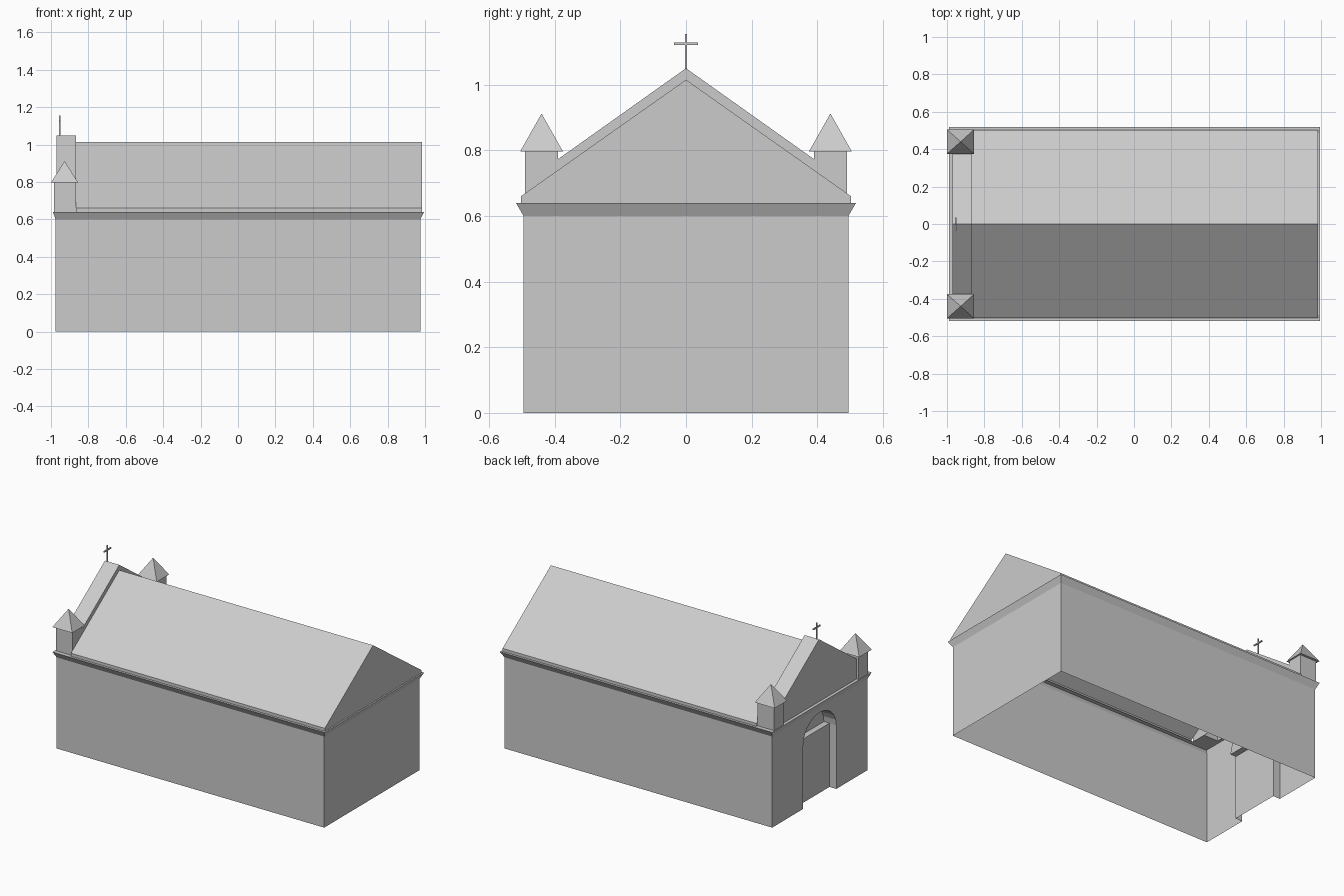
import bpy, bmesh, math

if "Cube" in bpy.data.objects:
    bpy.data.objects.remove(bpy.data.objects["Cube"])

stone = bpy.data.materials.new("pale_grey_stone")
stone.use_nodes = True
COLOUR = (0.6, 0.6, 0.6, 1)
stone.diffuse_color = COLOUR
stone.node_tree.nodes["Principled BSDF"].inputs["Base Color"].default_value = COLOUR


def build(name, polygons, recalc=True):
    """Make one object from a list of polygons, welding shared corners."""
    bm = bmesh.new()
    for poly in polygons:
        bm.faces.new([bm.verts.new(p) for p in poly])
    bmesh.ops.remove_doubles(bm, verts=bm.verts, dist=0.0002)
    if recalc:
        bmesh.ops.recalc_face_normals(bm, faces=bm.faces)
    mesh = bpy.data.meshes.new(name)
    bm.to_mesh(mesh)
    bm.free()
    mesh.materials.append(stone)
    obj = bpy.data.objects.new(name, mesh)
    bpy.context.collection.objects.link(obj)
    return obj


def ring(x0, x1, y0, y1, z):
    return [(x0, y0, z), (x1, y0, z), (x1, y1, z), (x0, y1, z)]


def bridge(a, b, closed=True):
    n = len(a)
    return [[a[i], a[(i + 1) % n], b[(i + 1) % n], b[i]]
            for i in range(n if closed else n - 1)]


def box(name, x0, x1, y0, y1, z0, z1):
    low, high = ring(x0, x1, y0, y1, z0), ring(x0, x1, y0, y1, z1)
    return build(name, bridge(low, high) + [low, high])


def at_x(profile, x):
    return [(x, y, z) for y, z in profile]


# Walls: open shell with an arched doorway in the -x end
WX, WY, WZ = 0.975, 0.495, 0.6
DOOR_W, SPRING, RISE = 0.172, 0.42, 0.15
arch = [(-DOOR_W * math.cos(math.pi * i / 12), SPRING + RISE * math.sin(math.pi * i / 12))
        for i in range(13)]
entrance_wall = [(-WY, 0), (-DOOR_W, 0)] + arch + [(DOOR_W, 0), (WY, 0), (WY, WZ), (-WY, WZ)]
low, high = ring(-WX, WX, -WY, WY, 0), ring(-WX, WX, -WY, WY, WZ)
build("walls", bridge(low, high)[:3] + [at_x(entrance_wall, -WX)])

# Doorway: jambs, door, ledge, arch soffit and tympanum
DOOR_X, TYMPANUM_X = -WX + 0.05, -WX + 0.09
for side, s in (("right", -1), ("left", 1)):
    jamb = [(-WX, s * DOOR_W, 0), (DOOR_X, s * DOOR_W, 0),
            (DOOR_X, s * DOOR_W, SPRING), (-WX, s * DOOR_W, SPRING)]
    build(side + "_door_jamb", [jamb if s > 0 else jamb[::-1]], False)
panel = [(DOOR_W, 0), (-DOOR_W, 0), (-DOOR_W, SPRING), (DOOR_W, SPRING)]
build("door", [at_x(panel, DOOR_X)], False)
build("door_ledge", [ring(DOOR_X, TYMPANUM_X, -DOOR_W, DOOR_W, SPRING)], False)
build("arch_soffit", bridge(at_x(arch, -WX), at_x(arch, TYMPANUM_X), False), False)
build("tympanum", [at_x(arch, TYMPANUM_X)], False)

# Cornice: flared band with a flat top
flare = ring(-0.99, 0.995, -0.518, 0.518, 0.64)
inner = ring(-0.968, 0.983, -0.49, 0.49, 0.64)
build("cornice", bridge(high, flare) + bridge(flare, inner))

# Roof: open underneath, closed gable at the +x end
roof_line = [(-0.503, 0.64), (-0.503, 0.66), (0, 1.015), (0.503, 0.66), (0.503, 0.64)]
near, far = at_x(roof_line, -0.865), at_x(roof_line, 0.985)
build("roof", bridge(near, far, False) + [far])

# Facade gable above the entrance
gable_line = [(-0.39, 0.64), (-0.39, 0.773), (0, 1.05), (0.39, 0.773), (0.39, 0.64)]
front, back = at_x(gable_line, -0.97), at_x(gable_line, -0.865)
build("facade_gable", bridge(front, back, False) + [front, back])

# Corner turrets with pyramid caps
for side, s in (("right", -1), ("left", 1)):
    cy = s * 0.44
    box(side + "_turret", -0.985, -0.865, cy - 0.05, cy + 0.05, 0.64, 0.797)
    base = ring(-1, -0.855, cy - 0.065, cy + 0.065, 0.797)
    tip = (-0.927, cy, 0.912)
    build(side + "_turret_cap",
          [base] + [[base[i], base[(i + 1) % 4], tip] for i in range(4)])

# Cross on the gable
box("cross_upright", -0.957, -0.949, -0.003, 0.003, 1.04, 1.155)
box("cross_arm", -0.957, -0.949, -0.036, 0.036, 1.121, 1.129)
